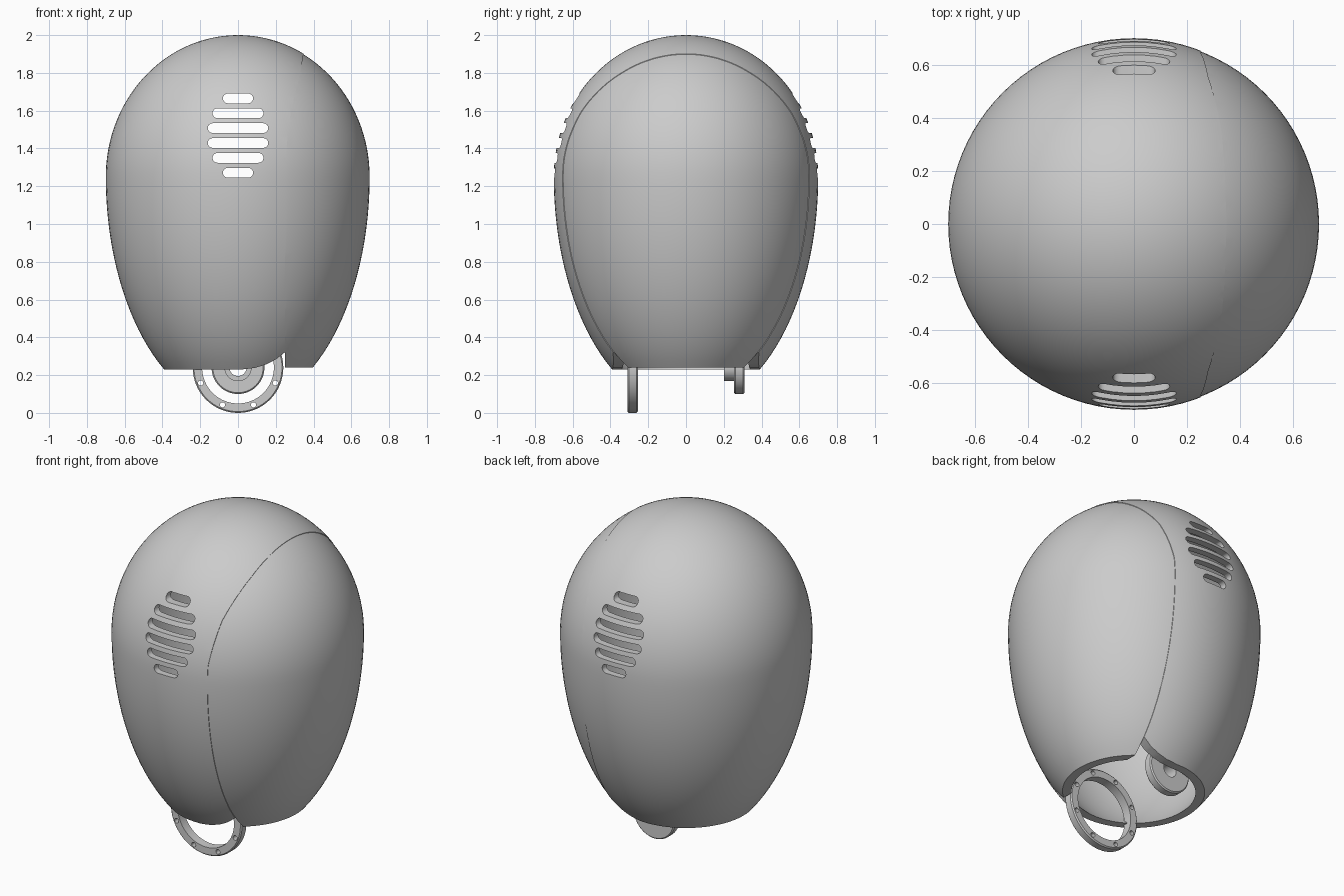
import bpy, bmesh
from math import sin, cos, pi, asin, radians
from mathutils import Matrix

cube = bpy.data.objects.get("Cube")
if cube:
    bpy.data.objects.remove(cube, do_unlink=True)

grey = bpy.data.materials.new("plain_grey")
grey.use_nodes = True
grey.diffuse_color = (0.6, 0.6, 0.6, 1)
grey.node_tree.nodes["Principled BSDF"].inputs["Base Color"].default_value = (0.6, 0.6, 0.6, 1)


def finish(bm, name):
    bmesh.ops.remove_doubles(bm, verts=bm.verts, dist=1e-5)
    bmesh.ops.recalc_face_normals(bm, faces=bm.faces)
    mesh = bpy.data.meshes.new(name)
    bm.to_mesh(mesh)
    bm.free()
    mesh.materials.append(grey)
    obj = bpy.data.objects.new(name, mesh)
    bpy.context.collection.objects.link(obj)
    return obj


def lathe(name, profile, closed, steps=96, matrix=None):
    """Revolve (radius, height) points about z."""
    bm = bmesh.new()
    vs = [bm.verts.new((r, 0, z)) for r, z in profile]
    edges = [bm.edges.new(p) for p in zip(vs, vs[1:])]
    if closed:
        edges.append(bm.edges.new((vs[-1], vs[0])))
    bmesh.ops.spin(bm, geom=vs + edges, cent=(0, 0, 0), axis=(0, 0, 1),
                   angle=2 * pi, steps=steps)
    if matrix:
        bm.transform(matrix)
    return finish(bm, name)


def prisms(name, outlines):
    """Extrude (x, z) outlines right through the model along y."""
    bm = bmesh.new()
    for outline in outlines:
        face = bm.faces.new([bm.verts.new((x, -1, z)) for x, z in outline])
        new = bmesh.ops.extrude_face_region(bm, geom=[face])["geom"]
        bmesh.ops.translate(bm, vec=(0, 2, 0),
                            verts=[v for v in new if isinstance(v, bmesh.types.BMVert)])
    obj = finish(bm, name)
    obj.hide_render = True
    return obj


def boolean(obj, cutter, operation="DIFFERENCE"):
    mod = obj.modifiers.new("cut", "BOOLEAN")
    mod.object, mod.operation, mod.solver = cutter, operation, "EXACT"
    bpy.context.view_layer.objects.active = obj
    bpy.ops.object.modifier_apply(modifier=mod.name)


def smooth(obj):
    bpy.ops.object.select_all(action="DESELECT")
    obj.select_set(True)
    bpy.context.view_layer.objects.active = obj
    bpy.ops.object.shade_smooth_by_angle(angle=radians(30))


# Hollow egg shell, open at the bottom
MID = 1.25


def egg_curve(inset, z_end, n=48):
    top, low, wide = 0.75 - inset, 1.23 - inset, 0.70 - inset
    end = -asin((MID - z_end) / low)
    pts = []
    for i in range(n + 1):
        t = pi / 2 + (end - pi / 2) * i / n
        pts.append((max(0, wide * cos(t)) if i else 0, MID + (top if t > 0 else low) * sin(t)))
    return pts


def egg_shell(name, inset, z_end):
    return lathe(name, egg_curve(inset, z_end) + egg_curve(inset + 0.04, z_end)[::-1], False)


body = egg_shell("body_shell", 0, 0.23)
cover = egg_shell("side_cover", 0.003, 0.24)

# Split along the seam between the body and the side cover
seam = prisms("seam_cutter", [[(0.25, 0), (0.25, 1.35), (0.28, 1.6), (0.33, 1.8),
                               (0.38, 2.1), (1, 2.1), (1, 0)]])
boolean(body, seam)
boolean(cover, seam, "INTERSECT")

# Upswept lower corner of the body beside the seam
sweep = prisms("rim_cutter", [[(0.02, 0.1), (0.02, 0.23), (0.09, 0.238), (0.15, 0.257),
                               (0.2, 0.283), (0.26, 0.33), (0.26, 0.1)]])
boolean(body, sweep)


# Rounded vent slots, front and back
def slot(half, z, r=0.026, n=8):
    right = [(half - r + r * cos(a), z + r * sin(a))
             for a in (-pi / 2 + pi * i / n for i in range(n + 1))]
    return right + [(-x, 2 * z - zz) for x, zz in right]


halves = (0.08, 0.135, 0.16, 0.16, 0.135, 0.08)
vents = prisms("vent_cutter", [slot(h, 1.665 - 0.0787 * i) for i, h in enumerate(halves)])
boolean(body, vents)

# Front ring with eight bolt holes
AXIS = 0.24
along_y = Matrix.Translation((0, 0, AXIS)) @ Matrix.Rotation(-pi / 2, 4, "X")
ring = lathe("front_ring", [(0.19, -0.31), (0.233, -0.31), (0.24, -0.303), (0.24, -0.262),
                            (0.233, -0.255), (0.19, -0.255)], True, 64, along_y)


def circle(x, z, r, n=16):
    return [(x + r * cos(2 * pi * i / n), z + r * sin(2 * pi * i / n)) for i in range(n)]


angles = [pi / 8 + pi / 4 * i for i in range(8)]
bolts = prisms("bolt_cutter", [circle(0.214 * cos(a), AXIS + 0.214 * sin(a), 0.014)
                               for a in angles])
boolean(ring, bolts)

# Rear flange with a hollow boss
flange = lathe("rear_flange", [(0.045, 0.2), (0.072, 0.2), (0.072, 0.255), (0.133, 0.255),
                               (0.14, 0.262), (0.14, 0.303), (0.133, 0.31), (0.045, 0.31)],
               True, 64, along_y)

for cutter in (seam, sweep, vents, bolts):
    bpy.data.objects.remove(cutter, do_unlink=True)
for part in (body, cover, ring, flange):
    smooth(part)
